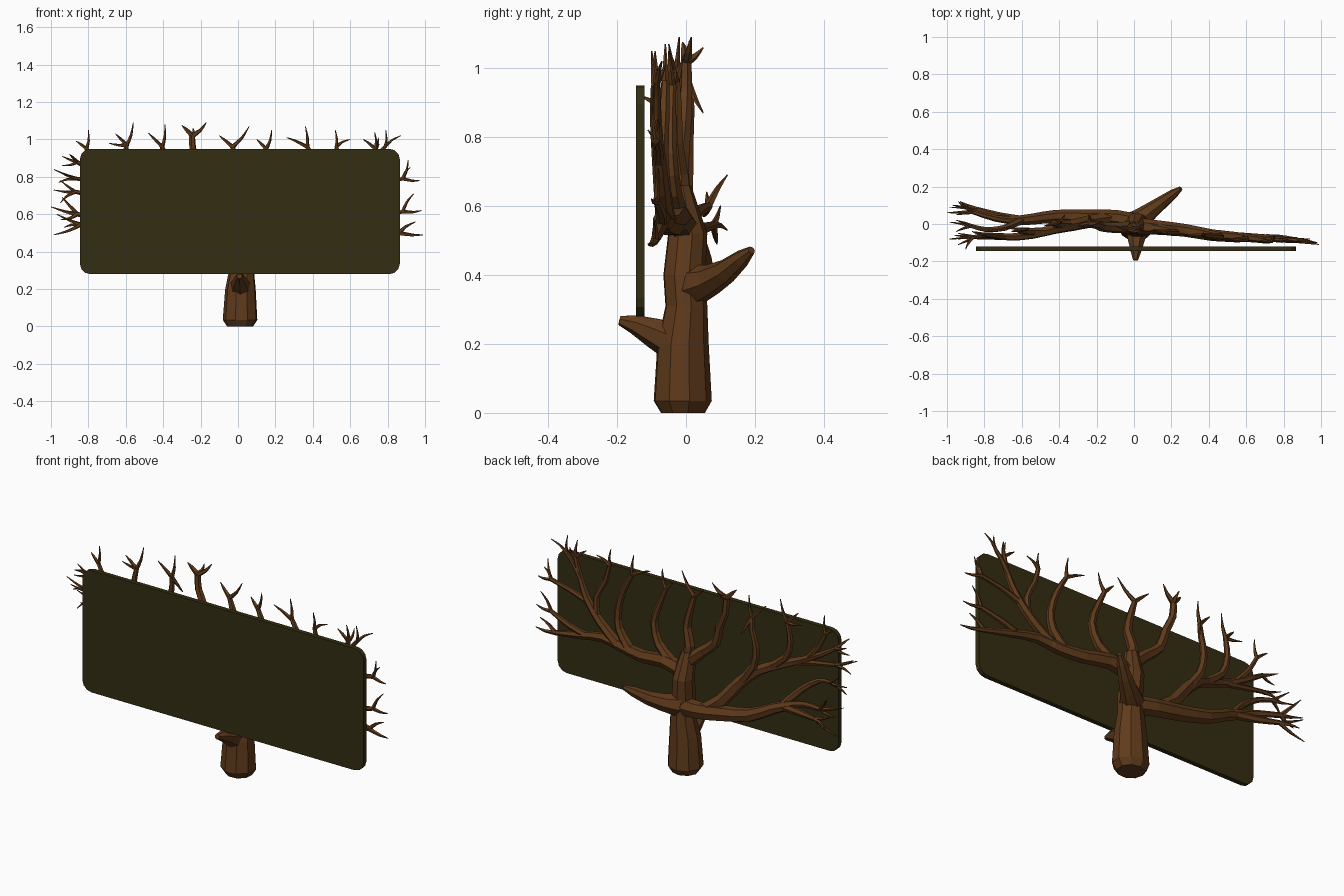
import bpy, bmesh, math
from mathutils import Vector, Matrix


def material(name, rgb):
    m = bpy.data.materials.new(name)
    m.diffuse_color = (*rgb, 1)
    return m


BARK = material("bark", (0.115, 0.043, 0.011))
BOARD = material("dark_board", (0.034, 0.027, 0.006))


def finish(bm, name, mat):
    bmesh.ops.recalc_face_normals(bm, faces=bm.faces)
    me = bpy.data.meshes.new(name)
    bm.to_mesh(me)
    bm.free()
    me.materials.append(mat)
    ob = bpy.data.objects.new(name, me)
    bpy.context.collection.objects.link(ob)
    return ob


def smooth_path(pts, steps):
    """Catmull-Rom through (x, y, z, radius) points."""
    p = [Vector(q) for q in pts]
    p = [p[0] * 2 - p[1]] + p + [p[-1] * 2 - p[-2]]
    out = []
    for i in range(1, len(p) - 2):
        a, b, c, d = p[i - 1:i + 3]
        for s in range(steps):
            t = s / steps
            out.append(0.5 * (2 * b + (c - a) * t + (2 * a - 5 * b + 4 * c - d) * t * t
                              + (3 * b - a - 3 * c + d) * t ** 3))
    return out + [p[-2]]


def add_limb(bm, pts, sides=6, steps=2):
    """Faceted tapered tube along a path."""
    path = smooth_path(pts, steps)
    pos = [v.to_3d() for v in path]
    side, rings = Vector((0.3, 1, 0.1)), []
    for i, p in enumerate(pos):
        t = (pos[min(i + 1, len(pos) - 1)] - pos[max(i - 1, 0)]).normalized()
        side = (side - t * side.dot(t)).normalized()
        other = t.cross(side)
        r = max(path[i][3], 0.002)
        ring = []
        for k in range(sides):
            a = math.tau * k / sides
            ring.append(bm.verts.new(p + (side * math.cos(a) + other * math.sin(a)) * r))
        rings.append(ring)
    for a, b in zip(rings, rings[1:]):
        for k in range(sides):
            j = (k + 1) % sides
            bm.faces.new((a[k], a[j], b[j], b[k]))
    bm.faces.new(rings[0])
    bm.faces.new(rings[-1])


def limb(name, pts, sides=6, steps=2):
    bm = bmesh.new()
    add_limb(bm, pts, sides, steps)
    return finish(bm, name, BARK)


def branch(name, pts, tips):
    """A stem whose end splits into short pointed twigs."""
    bm = bmesh.new()
    add_limb(bm, pts)
    x, y, z, r = pts[-1]
    e = Vector((x, y, z))
    for k, tip in enumerate(tips):
        t = Vector(tip)
        mid = e.lerp(t, 0.5) + Vector((0.006, 0, -0.006)) * (-1) ** k
        add_limb(bm, [(*e, r * 0.95), (*mid, r * 0.62), (*t, 0.002)], 5)
    return finish(bm, name, BARK)


# Board with rounded corners
bm = bmesh.new()
bmesh.ops.create_cube(bm, size=1, matrix=Matrix.Translation((0.01, -0.1325, 0.615))
                      @ Matrix.Diagonal((1.71, 0.025, 0.67, 1)))
upright = [e for e in bm.edges if abs(e.verts[0].co.y - e.verts[1].co.y) > 0.01]
bmesh.ops.bevel(bm, geom=upright, offset=0.055, segments=3, profile=0.5, affect='EDGES')
finish(bm, "sign_board", BOARD)

# Trunk, tilted rings flaring to the base
bm = bmesh.new()
rings = []
for x, y, z, rx, ry in [(0.012, -0.01, 0, .07, .065), (0.012, -0.011, 0.035, .094, .086),
                        (0.014, -0.01, 0.2, .083, .076), (0.02, 0, 0.31, .066, .062),
                        (0.02, -0.006, 0.4, .062, .062), (0.012, 0.004, 0.52, .056, .058),
                        (0.005, -0.01, 0.6, .047, .045), (0.0, -0.018, 0.66, .033, .033)]:
    rings.append([bm.verts.new((x + rx * math.cos(math.tau * (k + .35) / 9),
                                y + ry * math.sin(math.tau * (k + .35) / 9), z))
                  for k in range(9)])
for a, b in zip(rings, rings[1:]):
    for k in range(9):
        j = (k + 1) % 9
        bm.faces.new((a[k], a[j], b[j], b[k]))
bm.faces.new(rings[0])
bm.faces.new(rings[-1])
finish(bm, "trunk", BARK)

# Broken stubs holding the board and at the back
limb("front_stub", [(.015, -.03, .205, .06), (.012, -.095, .235, .045),
                    (.01, -.15, .258, .029), (.008, -.193, .269, .014)], 7, 1)
limb("back_stub", [(.03, .02, .37, .062), (.09, .07, .385, .046), (.15, .115, .41, .036),
                   (.21, .16, .447, .026), (.25, .19, .472, .012)], 7, 1)

# Right main bough and its branches
branch("right_bough", [(.01, -.01, .54, .045), (.14, -.02, .565, .038), (.28, -.035, .545, .034),
                       (.42, -.06, .55, .031), (.55, -.07, .565, .026), (.7, -.075, .535, .02),
                       (.86, -.09, .50, .013)],
       [(.99, -.11, .49), (.95, -.09, .56)])
branch("right_low_branch", [(.66, -.075, .545, .018), (.76, -.07, .575, .015), (.88, -.085, .615, .011)],
       [(.98, -.1, .62), (.94, -.08, .71)])
branch("right_high_branch", [(.45, -.06, .55, .028), (.57, -.07, .645, .024), (.66, -.08, .75, .02),
                             (.71, -.09, .86, .015), (.735, -.09, .95, .012)],
       [(.73, -.1, 1.04), (.67, -.09, 1.0), (.75, -.06, 1.01)])
branch("right_corner_branch", [(.70, -.085, .84, .013), (.75, -.085, .92, .011), (.785, -.085, .96, .01)],
       [(.79, -.1, 1.05), (.87, -.07, 1.02)])
branch("right_edge_branch", [(.65, -.08, .73, .017), (.76, -.08, .765, .013), (.88, -.085, .79, .011)],
       [(.97, -.1, .78), (.92, -.08, .85), (.91, -.1, .89)])
branch("right_upper_branch", [(.59, -.075, .66, .018), (.60, -.08, .77, .016), (.55, -.085, .87, .014),
                              (.525, -.085, .96, .011)],
       [(.52, -.09, 1.05), (.6, -.08, 1.0)])
branch("right_middle_branch", [(.38, -.055, .55, .028), (.45, -.065, .64, .023), (.46, -.07, .74, .02),
                               (.43, -.065, .85, .017), (.37, -.06, .96, .012)],
       [(.36, -.06, 1.07), (.26, -.06, 1.01)])

# Central branches
branch("centre_right_branch", [(.1, -.02, .57, .03), (.19, -.035, .64, .024), (.225, -.045, .75, .02),
                               (.19, -.045, .86, .017), (.15, -.04, .95, .012)],
       [(.18, -.05, 1.05), (.1, -.03, 1.0)])
branch("centre_branch", [(.01, -.02, .6, .036), (-.01, -.02, .69, .028), (.015, -.03, .78, .023),
                         (-.005, -.03, .88, .019), (-.03, -.03, .96, .013)],
       [(.06, -.05, 1.07), (-.1, -.01, 1.02)])
branch("centre_left_branch", [(0, -.015, .6, .036), (-.09, -.02, .68, .03), (-.17, -.015, .75, .026),
                              (-.20, -.005, .85, .022), (-.24, 0, .94, .019), (-.245, 0, 1.02, .016)],
       [(-.17, .015, 1.09), (-.3, -.01, 1.075), (-.24, .05, 1.06)])

# Left lower bough with its forked end
limb("left_bough", [(.03, 0, .36, .05), (-.1, .03, .375, .046), (-.25, .035, .4, .042),
                    (-.42, .04, .44, .036), (-.55, .025, .505, .03), (-.66, .015, .55, .025)], 7)
branch("left_low_branch", [(-.6, .02, .53, .024), (-.72, .045, .535, .018), (-.84, .08, .545, .012)],
       [(-.985, .09, .49), (-.93, .12, .53), (-.97, .1, .6)])
branch("left_edge_branch", [(-.63, .017, .54, .022), (-.74, .03, .58, .018), (-.86, .065, .6, .013)],
       [(-1.0, .06, .64), (-.94, .12, .69), (-.95, .05, .57)])
branch("left_side_branch", [(-.6, .02, .53, .022), (-.69, -.02, .63, .018), (-.79, -.03, .7, .014),
                            (-.87, -.01, .72, .011)],
       [(-.985, .01, .73), (-.95, -.04, .66), (-.95, .02, .78)])

# Left upper bough and its branches
branch("left_upper_bough", [(-.12, .03, .38, .036), (-.23, .015, .46, .036), (-.32, -.005, .57, .033),
                            (-.42, -.025, .66, .029), (-.54, -.055, .715, .025), (-.66, -.07, .765, .02),
                            (-.78, -.06, .83, .015), (-.86, -.07, .88, .011)],
       [(-.94, -.05, .91), (-.9, -.135, .92), (-.94, -.08, .86)])
branch("left_outer_twig", [(-.6, -.065, .74, .018), (-.72, -.07, .765, .015), (-.86, -.07, .79, .011)],
       [(-.985, -.08, .84), (-.96, -.06, .77), (-.94, -.11, .82)])
branch("left_corner_branch", [(-.69, -.07, .78, .017), (-.76, -.06, .86, .014), (-.81, -.055, .95, .011)],
       [(-.8, -.06, 1.05), (-.865, -.04, .99)])
branch("left_high_branch", [(-.48, -.04, .69, .023), (-.58, -.04, .77, .019), (-.61, -.035, .87, .016),
                            (-.595, -.03, .97, .012)],
       [(-.56, -.02, 1.09), (-.655, -.04, 1.03), (-.69, -.02, .98)])
branch("left_middle_branch", [(-.33, -.005, .58, .026), (-.41, 0, .69, .022), (-.43, .005, .8, .018),
                              (-.41, .01, .89, .015), (-.405, .005, .96, .012)],
       [(-.39, .01, 1.08), (-.48, -.01, 1.035), (-.37, .05, .87)])
